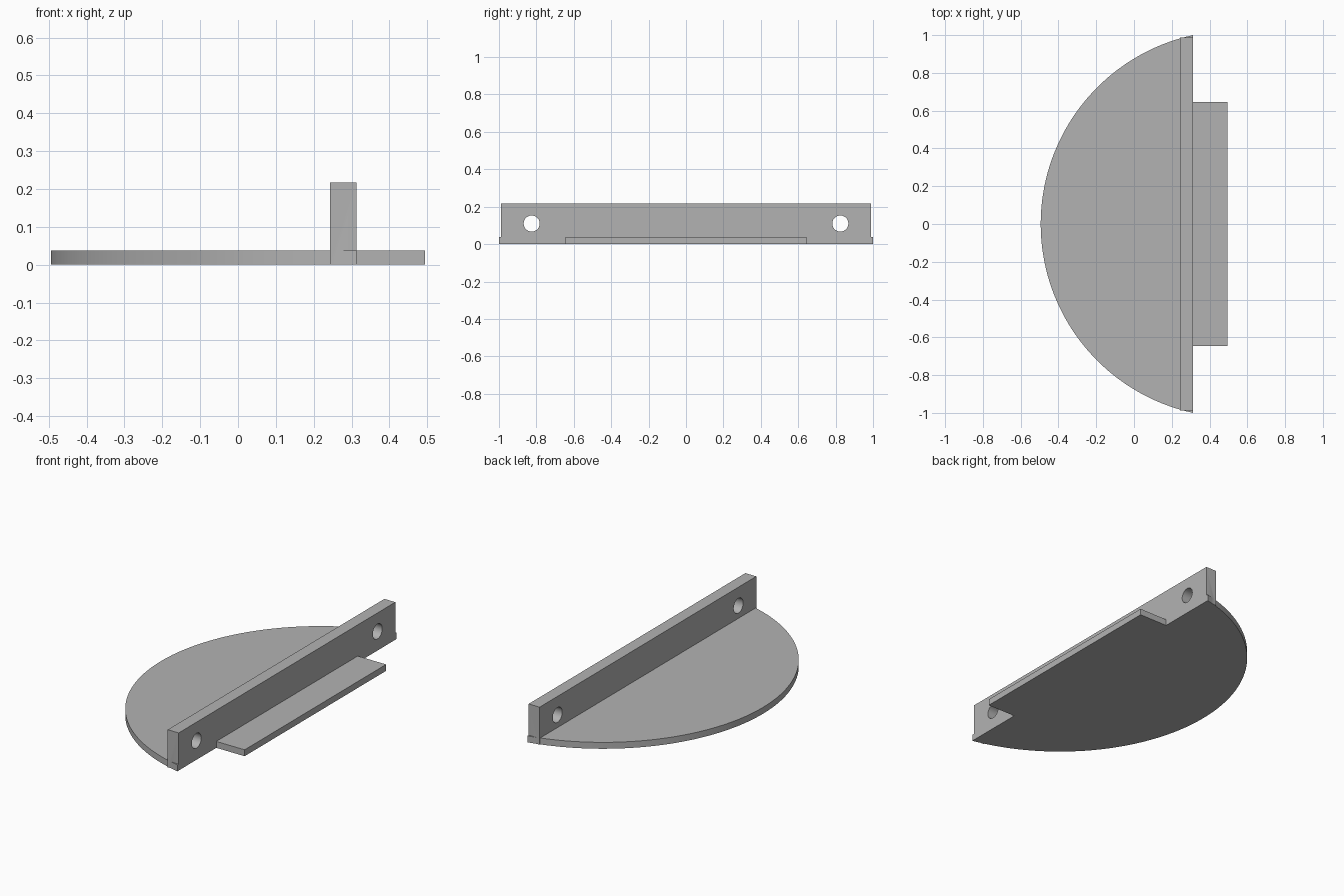
import bpy, bmesh, math
from mathutils import Matrix

if "Cube" in bpy.data.objects:
    bpy.data.objects.remove(bpy.data.objects["Cube"], do_unlink=True)

grey = bpy.data.materials.new("plain grey")
grey.use_nodes = True
COLOUR = (0.45, 0.45, 0.45, 1)
grey.diffuse_color = COLOUR
grey.node_tree.nodes["Principled BSDF"].inputs["Base Color"].default_value = COLOUR

PLATE_H, WALL_H = 0.037, 0.217
BACK, WALL_X, CHORD_X, TAB_X = -0.494, 0.243, 0.313, 0.494
WALL_Y, TAB_Y = 0.988, 0.645
HOLE_Y, HOLE_Z, HOLE_R = 0.825, 0.11, 0.043


def make_object(name, bm):
    bmesh.ops.recalc_face_normals(bm, faces=bm.faces)
    mesh = bpy.data.meshes.new(name)
    bm.to_mesh(mesh)
    bm.free()
    mesh.materials.append(grey)
    obj = bpy.data.objects.new(name, mesh)
    bpy.context.collection.objects.link(obj)
    return obj


def extrude_outline(name, points, height):
    bm = bmesh.new()
    face = bm.faces.new([bm.verts.new((x, y, 0)) for x, y in points])
    top = bmesh.ops.extrude_face_region(bm, geom=[face])["geom"]
    bmesh.ops.translate(bm, vec=(0, 0, height),
                        verts=[v for v in top if isinstance(v, bmesh.types.BMVert)])
    return make_object(name, bm)


def boolean(target, other, operation):
    mod = target.modifiers.new(operation.lower(), "BOOLEAN")
    mod.operation, mod.solver, mod.object = operation, "EXACT", other
    bpy.context.view_layer.objects.active = target
    bpy.ops.object.modifier_apply(modifier=mod.name)
    bpy.data.objects.remove(other, do_unlink=True)


# Circular segment plate with a rectangular tab on its straight edge
depth = CHORD_X - BACK
radius = (1 + depth ** 2) / (2 * depth)
centre = BACK + radius
half = math.asin(1 / radius)
steps = 80
arc = [math.pi - half + 2 * half * i / steps for i in range(steps + 1)]
outline = [(centre + radius * math.cos(a), radius * math.sin(a)) for a in arc]
outline += [(CHORD_X, -TAB_Y), (TAB_X, -TAB_Y), (TAB_X, TAB_Y), (CHORD_X, TAB_Y)]
plate = extrude_outline("base_plate", outline, PLATE_H)

# Upright wall along the straight edge
wall = extrude_outline("upright_wall", [(WALL_X, -WALL_Y), (CHORD_X, -WALL_Y),
                                        (CHORD_X, WALL_Y), (WALL_X, WALL_Y)], WALL_H)

# Two round screw holes through the wall
for side in (-1, 1):
    bm = bmesh.new()
    bmesh.ops.create_cone(bm, cap_ends=True, segments=48, radius1=HOLE_R,
                          radius2=HOLE_R, depth=0.3)
    bmesh.ops.transform(bm, verts=bm.verts, matrix=Matrix.Translation(
        (CHORD_X, side * HOLE_Y, HOLE_Z)) @ Matrix.Rotation(math.pi / 2, 4, "Y"))
    cutter = make_object("hole_cutter", bm)
    cutter.hide_render = True
    boolean(wall, cutter, "DIFFERENCE")

# Merge into one solid bracket
boolean(plate, wall, "UNION")
plate.name = "shelf_bracket"
bpy.ops.object.select_all(action="DESELECT")
plate.select_set(True)
bpy.context.view_layer.objects.active = plate
bpy.ops.object.shade_smooth_by_angle(angle=math.radians(30))
